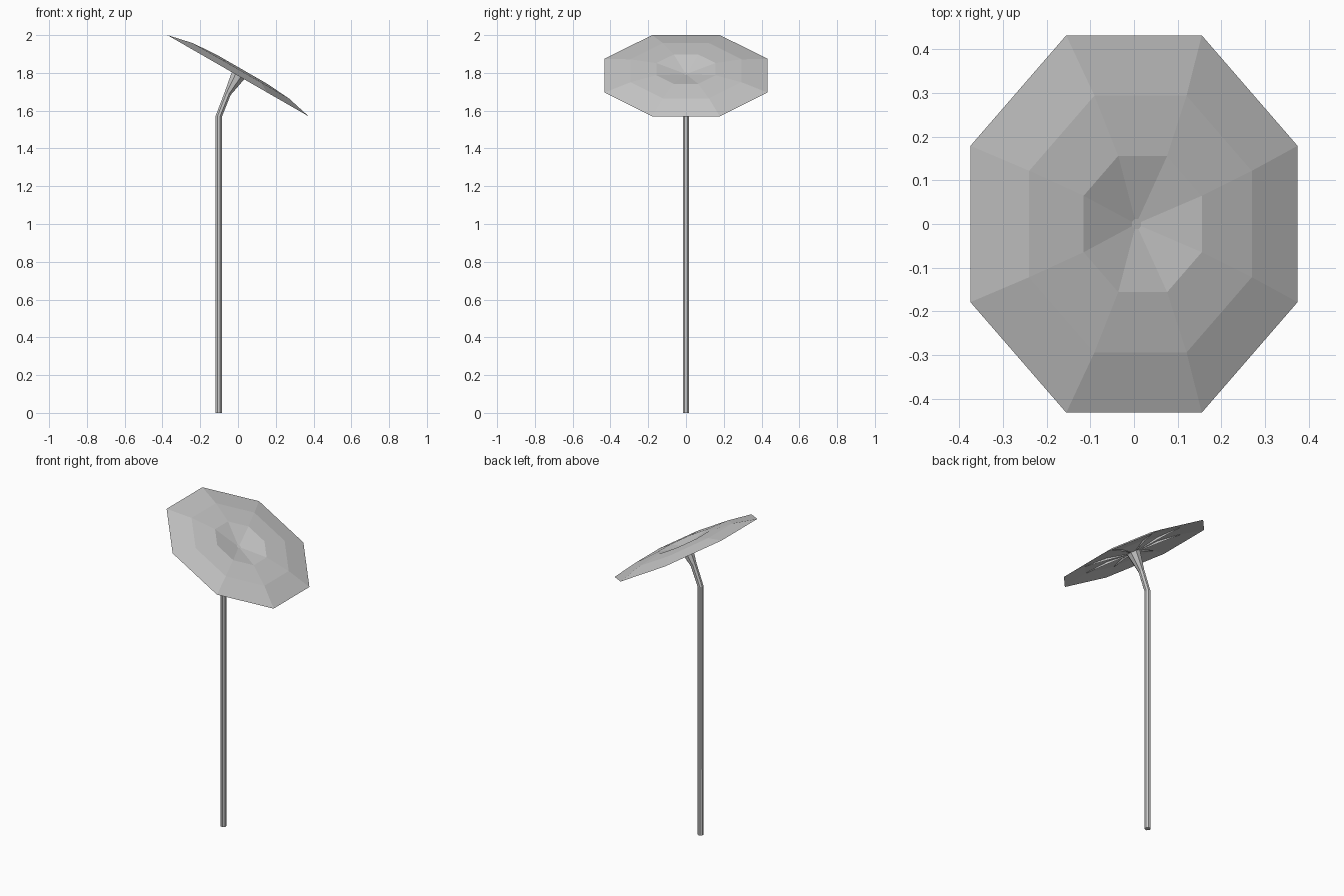
import bpy, bmesh, math
from mathutils import Matrix, Vector

if "Cube" in bpy.data.objects:
    bpy.data.objects.remove(bpy.data.objects["Cube"])

TILT = math.radians(29.9)
CAP = Matrix.Translation((0, 0, 1.785)) @ Matrix.Rotation(TILT, 4, 'Y')
CORNER = 1 / math.cos(math.pi / 8)   # apothem to corner radius


def corner(r, h, i, mat):
    a = math.pi / 8 + i * math.pi / 4
    return mat @ Vector((r * math.cos(a), r * math.sin(a), h))


def finish(name, bm, fix_normals=True):
    if fix_normals:
        bmesh.ops.recalc_face_normals(bm, faces=bm.faces)
    me = bpy.data.meshes.new(name)
    bm.to_mesh(me)
    bm.free()
    ob = bpy.data.objects.new(name, me)
    bpy.context.collection.objects.link(ob)
    return ob


def loft(name, rings):
    """Octagonal rings (radius, height, matrix), joined in order and capped."""
    bm = bmesh.new()
    loops = [[bm.verts.new(corner(r, h, i, m)) for i in range(8)]
             for r, h, m in rings]
    for a, b in zip(loops, loops[1:]):
        for i in range(8):
            j = (i + 1) % 8
            bm.faces.new((a[i], a[j], b[j], b[i]))
    bm.faces.new(loops[0][::-1])
    bm.faces.new(loops[-1])
    return finish(name, bm)


# tilted cap: shallow hollow underside, domed top with a dished middle
profile = [(0.015, 0.004), (0.156, 0.025), (0.293, 0.02), (0.432, 0.0),
           (0.294, 0.03), (0.156, 0.04), (0.012, 0.012)]
loft("cap", [(r * CORNER, h, CAP) for r, h in profile])

# radial gills along the cap corners
bm = bmesh.new()
for i in range(8):
    pts = [(0.012, 0.012), (0.156, 0.04), (0.294, 0.03), (0.293, 0.018),
           (0.156, 0.012), (0.012, 0.002)]
    bm.faces.new([bm.verts.new(corner(r * CORNER, h, i, CAP)) for r, h in pts])
finish("gills", bm, False)

# bent stem flaring into the cap
path = [(-0.102, 0.0, 0.0, 0.018), (-0.102, 1.57, 10, 0.018),
        (-0.055, 1.69, 25, 0.019), (0.003, 1.79, 29.9, 0.042)]
loft("stem", [(r, 0, Matrix.Translation((x, 0, z)) @
               Matrix.Rotation(math.radians(t), 4, 'Y'))
              for x, z, t, r in path])
